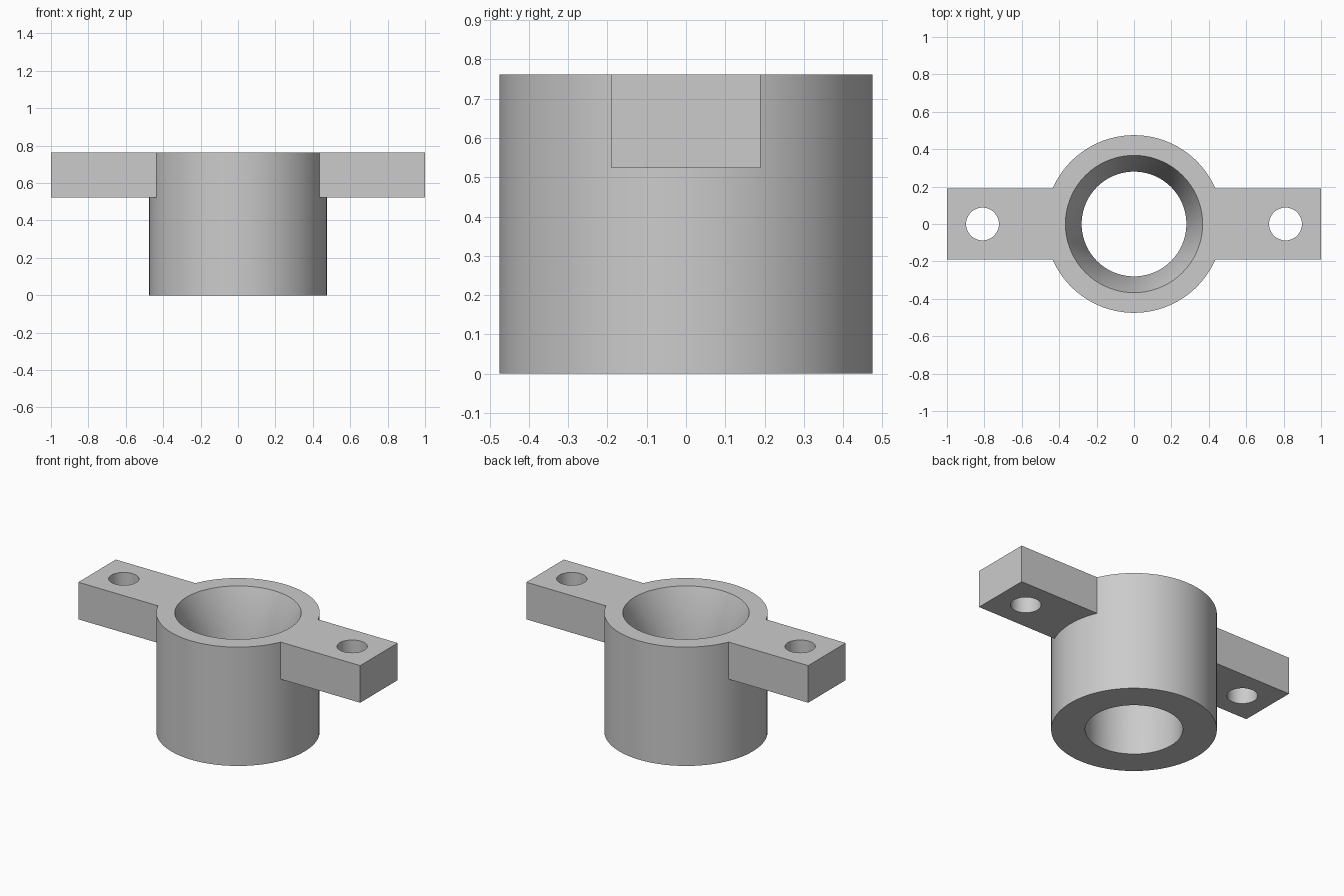
import bpy, math

if "Cube" in bpy.data.objects:
    bpy.data.objects.remove(bpy.data.objects["Cube"])

HEIGHT = 0.762
OUTER_R = 0.475
TOP_BORE_R, BOTTOM_BORE_R = 0.367, 0.28
ARM_BOTTOM, ARM_HALF_WIDTH = 0.524, 0.19
HOLE_X, HOLE_R = 0.81, 0.088

grey = bpy.data.materials.new("plain_grey")
grey.diffuse_color = (0.6, 0.6, 0.6, 1)
grey.use_nodes = True
grey.node_tree.nodes["Principled BSDF"].inputs["Base Color"].default_value = grey.diffuse_color


def cone(name, r_bottom, r_top, z0, z1, x=0, sides=96):
    bpy.ops.mesh.primitive_cone_add(vertices=sides, radius1=r_bottom, radius2=r_top,
                                    depth=z1 - z0, location=(x, 0, (z0 + z1) / 2))
    ob = bpy.context.object
    ob.name = name
    return ob


def combine(target, other, operation):
    mod = target.modifiers.new(operation.lower(), 'BOOLEAN')
    mod.operation = operation
    mod.solver = 'EXACT'
    mod.object = other
    bpy.context.view_layer.objects.active = target
    bpy.ops.object.modifier_apply(modifier=mod.name)
    bpy.data.objects.remove(other)


# Round sleeve
bracket = cone("flanged_sleeve", OUTER_R, OUTER_R, 0, HEIGHT)
bracket.data.materials.append(grey)

# Crossbar forming both mounting arms, flush with the top
bpy.ops.mesh.primitive_cube_add(size=1, location=(0, 0, (ARM_BOTTOM + HEIGHT) / 2))
bar = bpy.context.object
bar.name = "mounting_arms"
bar.scale = (2, 2 * ARM_HALF_WIDTH, HEIGHT - ARM_BOTTOM)
bpy.ops.object.transform_apply(location=False, rotation=False, scale=True)
bar.data.materials.append(grey)
combine(bracket, bar, 'UNION')

# Straight bore, then a funnel mouth as deep as the arms
over = 0.05
slope = (TOP_BORE_R - BOTTOM_BORE_R) / (HEIGHT - ARM_BOTTOM)
bore = cone("straight_bore", BOTTOM_BORE_R, BOTTOM_BORE_R, -over, HEIGHT + over)
combine(bracket, bore, 'DIFFERENCE')
mouth = cone("funnel_mouth", BOTTOM_BORE_R - slope * over, TOP_BORE_R + slope * over,
             ARM_BOTTOM - over, HEIGHT + over)
combine(bracket, mouth, 'DIFFERENCE')

# Bolt holes
for side in (-1, 1):
    hole = cone("bolt_hole", HOLE_R, HOLE_R, ARM_BOTTOM - 0.05, HEIGHT + 0.05,
                side * HOLE_X, 48)
    combine(bracket, hole, 'DIFFERENCE')

# Smooth round walls with crisp rims
bpy.ops.object.select_all(action='DESELECT')
bracket.select_set(True)
bpy.context.view_layer.objects.active = bracket
bpy.ops.object.shade_smooth_by_angle(angle=math.radians(30))
